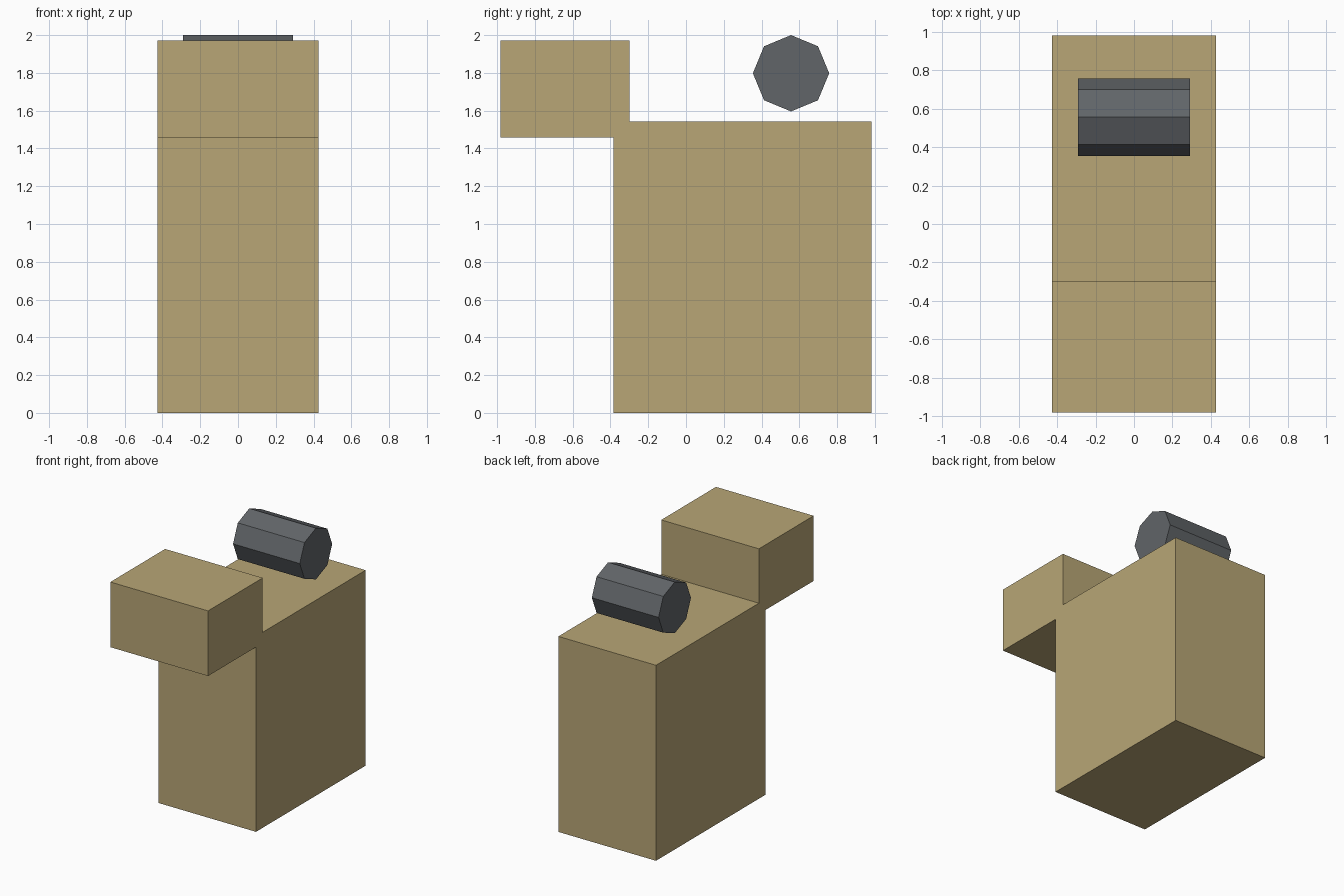
import bpy, bmesh
from math import cos, sin, pi

if "Cube" in bpy.data.objects:
    bpy.data.objects.remove(bpy.data.objects["Cube"])


def material(name, color):
    mat = bpy.data.materials.new(name)
    mat.diffuse_color = color
    mat.use_nodes = True
    mat.node_tree.nodes["Principled BSDF"].inputs["Base Color"].default_value = mat.diffuse_color
    return mat


def extrude_profile(name, points, half_width, mat):
    """Extrude a closed (y, z) profile symmetrically along x."""
    bm = bmesh.new()
    face = bm.faces.new([bm.verts.new((-half_width, y, z)) for y, z in points])
    side = bmesh.ops.extrude_face_region(bm, geom=[face])
    verts = [v for v in side["geom"] if isinstance(v, bmesh.types.BMVert)]
    bmesh.ops.translate(bm, verts=verts, vec=(2 * half_width, 0, 0))
    bmesh.ops.recalc_face_normals(bm, faces=bm.faces)
    mesh = bpy.data.meshes.new(name)
    bm.to_mesh(mesh)
    bm.free()
    mesh.materials.append(mat)
    obj = bpy.data.objects.new(name, mesh)
    bpy.context.collection.objects.link(obj)
    return obj


tan = material("tan", (0.48, 0.38, 0.18, 1))
dark_grey = material("dark_grey", (0.12, 0.13, 0.14, 1))

# Stepped body: tall block with a raised block overhanging the front
extrude_profile("stepped_body", [
    (-0.384, 0), (0.982, 0), (0.982, 1.542), (-0.30, 1.542),
    (-0.30, 1.971), (-0.982, 1.971), (-0.982, 1.457), (-0.384, 1.457),
], 0.426, tan)

# Eight-sided roller floating above the rear, corner pointing up
extrude_profile("roller", [
    (0.556 + 0.202 * cos(i * pi / 4), 1.798 + 0.202 * sin(i * pi / 4))
    for i in range(8)
], 0.291, dark_grey)
